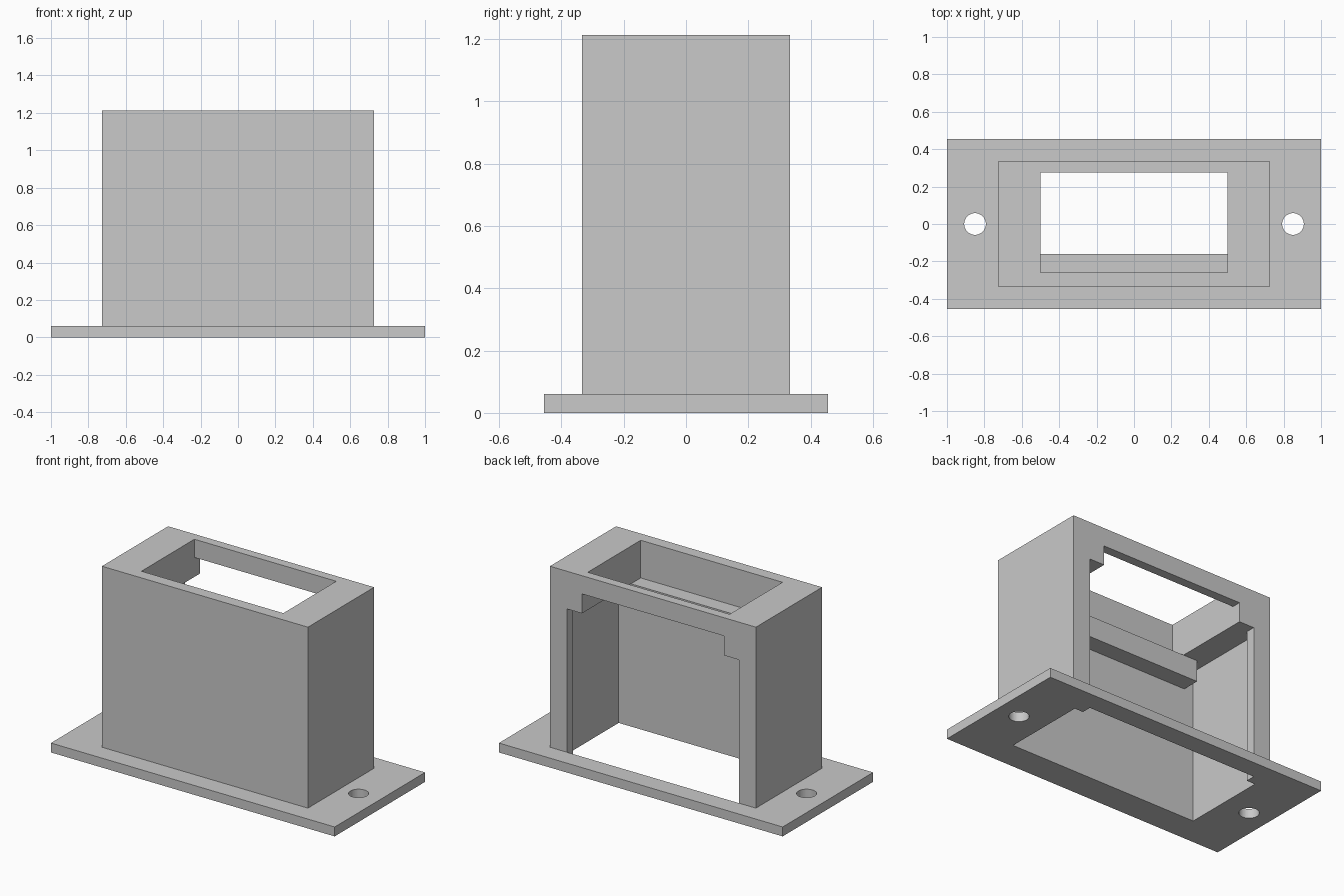
import bpy

cube = bpy.data.objects.get("Cube")
if cube:
    bpy.data.objects.remove(cube, do_unlink=True)

grey = bpy.data.materials.new("plain_grey")
grey.use_nodes = True
colour = (0.585, 0.585, 0.585, 1)
grey.diffuse_color = colour
grey.node_tree.nodes["Principled BSDF"].inputs["Base Color"].default_value = colour


def box(name, x, y0, y1, z0, z1):
    """Box symmetric in x, between the given y and z limits."""
    bpy.ops.mesh.primitive_cube_add(size=1, location=(0, (y0 + y1) / 2, (z0 + z1) / 2))
    ob = bpy.context.object
    ob.name = name
    ob.scale = (2 * x, y1 - y0, z1 - z0)
    bpy.ops.object.transform_apply(location=True, rotation=False, scale=True)
    ob.data.materials.append(grey)
    return ob


def combine(target, tool, operation):
    """Apply a boolean and discard the tool object."""
    mod = target.modifiers.new(operation.lower(), 'BOOLEAN')
    mod.operation = operation
    mod.solver = 'EXACT'
    mod.object = tool
    bpy.context.view_layer.objects.active = target
    bpy.ops.object.modifier_apply(modifier=mod.name)
    bpy.data.objects.remove(tool, do_unlink=True)


PLATE = 0.06      # plate thickness
DEPTH = 0.333     # half depth of the housing
INNER = 0.272     # half depth of the cavity
DOOR = 0.605      # half width of the back doorway
CEILING = 0.973   # underside of the thick top

# Tall housing: doorway in the back, top window and its rear notch
housing = box("housing", 0.726, -DEPTH, DEPTH, 0.03, 1.213)
combine(housing, box("back_doorway", DOOR, 0.2, 0.5, -0.1, CEILING), 'DIFFERENCE')
combine(housing, box("rear_notch", 0.5, 0.2, 0.5, 0.9, 1.097), 'DIFFERENCE')
combine(housing, box("top_window", 0.5, -0.258, 0.275, 0.9, 1.3), 'DIFFERENCE')

# Flanged mounting plate, then the cavity open below and the doorway's floor slot
combine(housing, box("mounting_plate", 1, -0.455, 0.455, 0, PLATE), 'UNION')
combine(housing, box("cavity", 0.665, -INNER, INNER, -0.1, CEILING), 'DIFFERENCE')
combine(housing, box("floor_slot", DOOR, 0.2, DEPTH, -0.1, 0.1), 'DIFFERENCE')

# Screw holes at both ends of the plate
for side in (-1, 1):
    bpy.ops.mesh.primitive_cylinder_add(vertices=48, radius=0.058, depth=0.4,
                                        location=(side * 0.85, 0, 0))
    hole = bpy.context.object
    hole.data.materials.append(grey)
    combine(housing, hole, 'DIFFERENCE')

# Ledge bar under the top, along the inside of the front wall
box("ledge_bar", 0.6, -0.3, -0.16, 0.838, CEILING)
